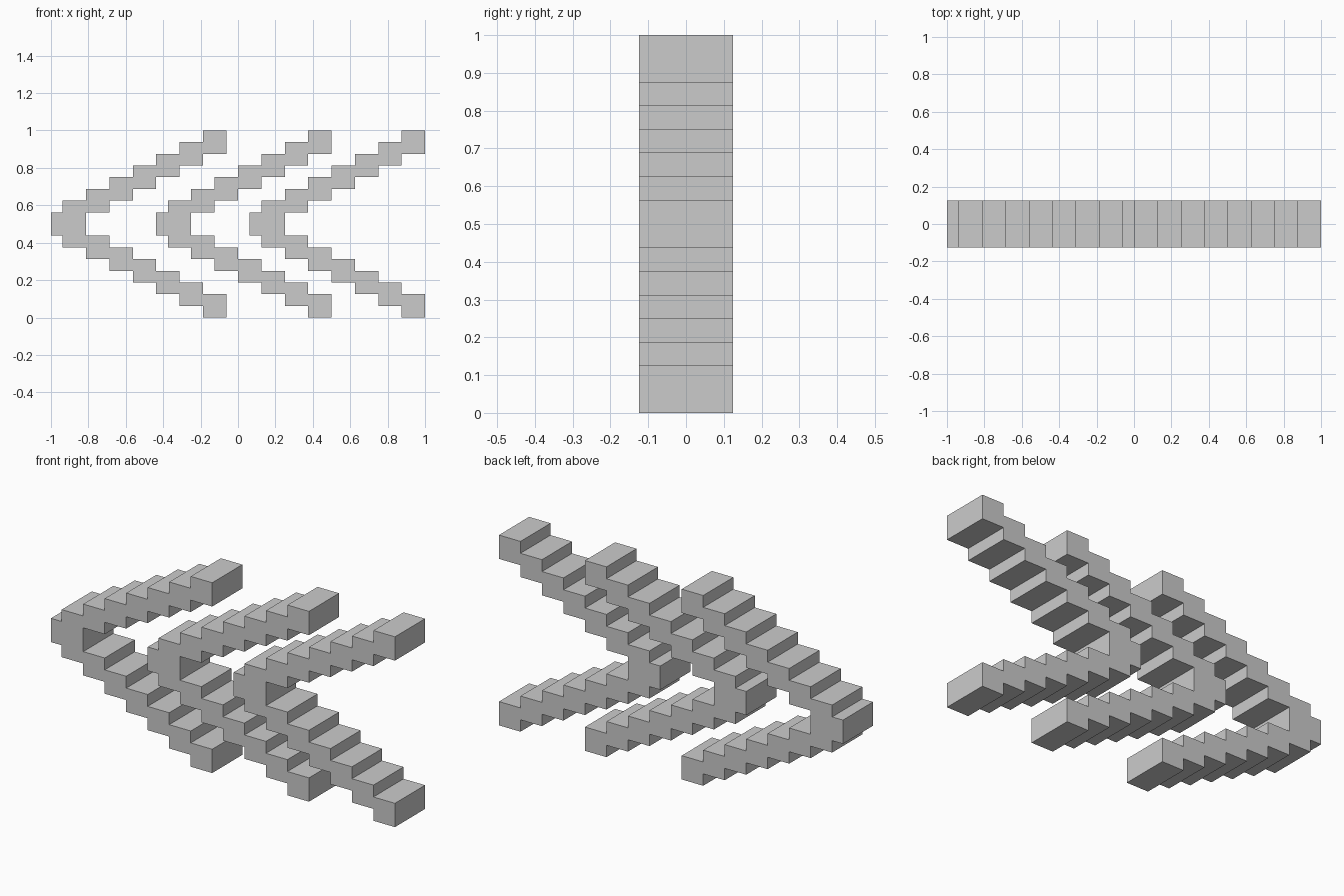
import bpy, bmesh

if "Cube" in bpy.data.objects:
    bpy.data.objects.remove(bpy.data.objects["Cube"])

U = 1 / 16          # step unit
HALF_DEPTH = 0.125
STEPS = 7

grey = bpy.data.materials.new("light grey")
grey.diffuse_color = (0.6, 0.6, 0.6, 1)
grey.use_nodes = True
grey.node_tree.nodes["Principled BSDF"].inputs["Base Color"].default_value = grey.diffuse_color


def chevron_outline():
    """Stepped arrow outline in step units, tip at x = 0, mirrored about z = 0."""
    upper = [(0, 1), (1, 1)]
    for k in range(STEPS):                      # outer staircase
        upper += [(1 + 2 * k, 2 + k), (3 + 2 * k, 2 + k)]
    for k in range(STEPS - 1, 0, -1):           # inner staircase
        upper += [(3 + 2 * k, k), (1 + 2 * k, k)]
    return upper + [(x, -z) for x, z in reversed(upper)]


def add_chevron(name, tip_x):
    bm = bmesh.new()
    verts = [bm.verts.new((tip_x + x * U, -HALF_DEPTH, 0.5 + z * U))
             for x, z in chevron_outline()]
    face = bm.faces.new(verts)
    ext = bmesh.ops.extrude_face_region(bm, geom=[face], use_keep_orig=True)
    moved = [g for g in ext["geom"] if isinstance(g, bmesh.types.BMVert)]
    bmesh.ops.translate(bm, verts=moved, vec=(0, 2 * HALF_DEPTH, 0))
    bmesh.ops.recalc_face_normals(bm, faces=bm.faces[:])
    mesh = bpy.data.meshes.new(name)
    bm.to_mesh(mesh)
    bm.free()
    mesh.materials.append(grey)
    bpy.context.collection.objects.link(bpy.data.objects.new(name, mesh))


# Three identical chevrons pointing left
for name, tip_x in (("left_chevron", -1), ("middle_chevron", -0.4375),
                    ("right_chevron", 0.0625)):
    add_chevron(name, tip_x)
